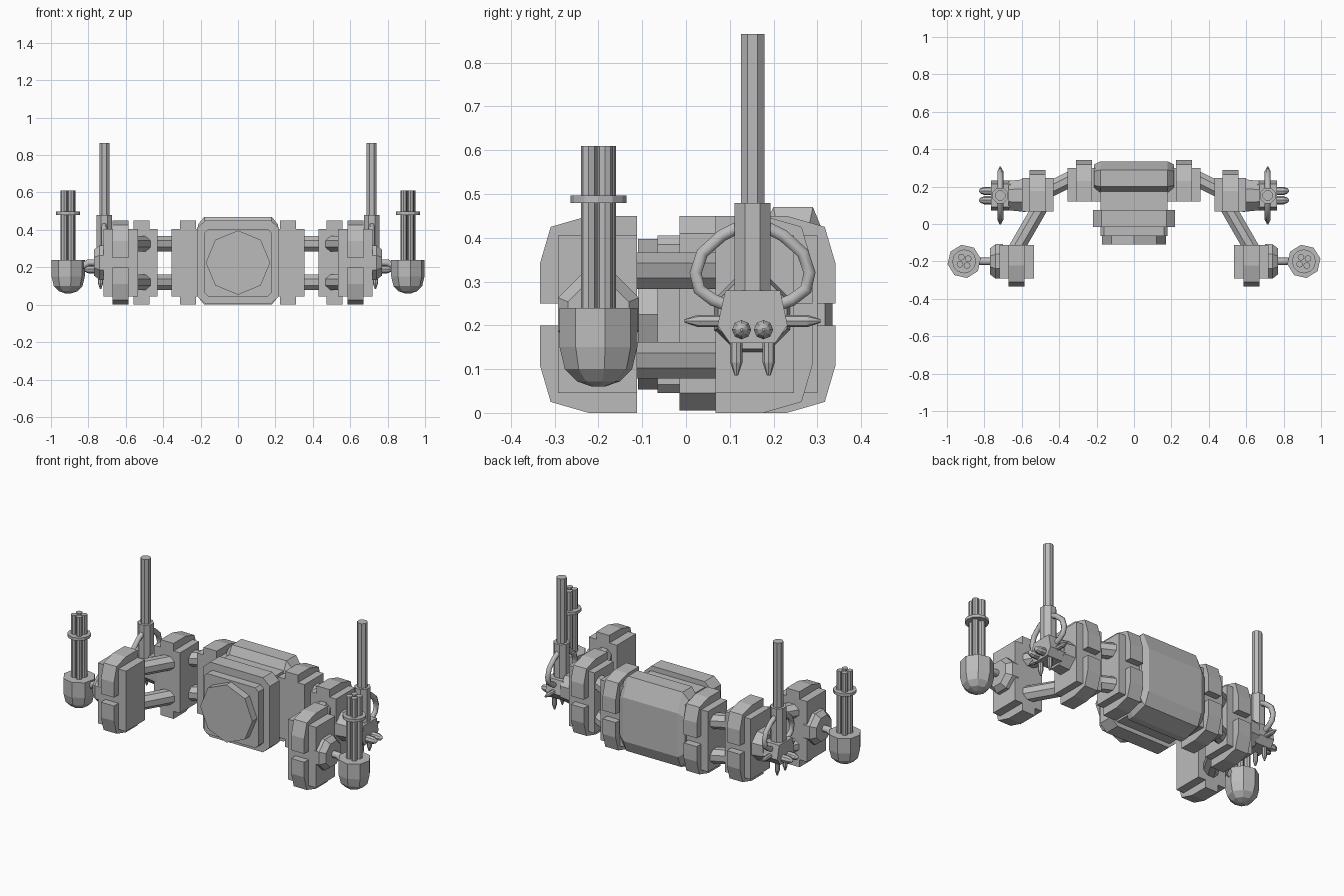
import bpy, bmesh, math
from mathutils import Vector

if "Cube" in bpy.data.objects:
    bpy.data.objects.remove(bpy.data.objects["Cube"])

grey = bpy.data.materials.new("plain_grey")
grey.use_nodes = True
GREY = (0.5, 0.5, 0.5, 1)
grey.diffuse_color = GREY
grey.node_tree.nodes["Principled BSDF"].inputs["Base Color"].default_value = GREY


def finish(name, bm):
    bmesh.ops.recalc_face_normals(bm, faces=bm.faces)
    mesh = bpy.data.meshes.new(name)
    bm.to_mesh(mesh)
    bm.free()
    mesh.materials.append(grey)
    obj = bpy.data.objects.new(name, mesh)
    bpy.context.collection.objects.link(obj)
    return obj


def loft(name, rings):
    """Skin a list of equal-length point rings and cap both ends."""
    bm = bmesh.new()
    loops = [[bm.verts.new(p) for p in ring] for ring in rings]
    n = len(loops[0])
    for a, b in zip(loops, loops[1:]):
        for i in range(n):
            j = (i + 1) % n
            bm.faces.new((a[i], a[j], b[j], b[i]))
    bm.faces.new(loops[0])
    bm.faces.new(loops[-1])
    return finish(name, bm)


def slab_x(name, x0, x1, profile):
    return loft(name, [[(x, y, z) for y, z in profile] for x in (x0, x1)])


def box(name, x0, x1, y0, y1, z0, z1):
    return slab_x(name, x0, x1, [(y0, z0), (y1, z0), (y1, z1), (y0, z1)])


def slab_y(name, y0, y1, half, z0, z1, cx, cz):
    """Plate facing the front with clipped corners."""
    q = [(half - cx, z0), (half, z0 + cz), (half, z1 - cz), (half - cx, z1)]
    outline = q + [(-x, z) for x, z in reversed(q)]
    return loft(name, [[(x, y, z) for x, z in outline] for y in (y0, y1)])


def turned(name, start, direction, profile, sides=8, turn=0.0):
    """Faceted turned part: profile is (distance along axis, radius)."""
    d = Vector(direction).normalized()
    ref = Vector((1, 0, 0)) if abs(d.z) > 0.9 else Vector((0, 0, 1))
    u = (ref - d * ref.dot(d)).normalized()
    v = d.cross(u)
    angles = [turn + math.tau * i / sides for i in range(sides)]
    return loft(name, [[Vector(start) + d * t + r * (u * math.cos(a) + v * math.sin(a))
                        for a in angles] for t, r in profile])


def rod(name, a, b, r, sides=8):
    d = Vector(b) - Vector(a)
    return turned(name, a, d, [(0, r), (d.length, r)], sides, math.pi / sides)


def pipe(name, points, r):
    curve = bpy.data.curves.new(name + "_path", "CURVE")
    curve.dimensions = "3D"
    curve.bevel_depth = r
    curve.bevel_resolution = 1
    spline = curve.splines.new("POLY")
    spline.points.add(len(points) - 1)
    for p, co in zip(spline.points, points):
        p.co = (*co, 1)
    path = bpy.data.objects.new(name + "_path", curve)
    bpy.context.collection.objects.link(path)
    bpy.context.view_layer.update()
    mesh = bpy.data.meshes.new_from_object(path.evaluated_get(bpy.context.evaluated_depsgraph_get()))
    bpy.data.objects.remove(path)
    mesh.materials.clear()
    mesh.materials.append(grey)
    bpy.context.collection.objects.link(bpy.data.objects.new(name, mesh))


def module(name, s, x0, x1, flat, way):
    """Block wrapped by an upper and a lower armour band on its outer side."""
    box(name + "_block", s * x0, s * x1, flat, flat + way * 0.18, 0.045, 0.405)
    mid = (x0 + x1) / 2
    upper = [(0, 0.25), (0.222, 0.25), (0.222, 0.34), (0.197, 0.425), (0.11, 0.45), (0, 0.45)]
    lower = [(d, 0.45 - z) for d, z in upper]
    for part, prof in (("upper", upper), ("lower", lower)):
        slab_x(f"{name}_{part}_band", s * (mid - 0.043), s * (mid + 0.043),
               [(flat + way * d, z) for d, z in prof])


# Central body: front disc, stepped plates, neck and rear hull
turned("front_disc", (0, -0.11, 0.225), (0, 1, 0), [(0, 0.172), (0.06, 0.172)])
slab_y("front_step", -0.065, -0.01, 0.18, 0.045, 0.405, 0.02, 0.02)
slab_y("front_plate", -0.015, 0.075, 0.22, 0.005, 0.45, 0.045, 0.04)
box("body_neck", -0.18, 0.18, 0.07, 0.2, 0.03, 0.42)
hull = [(0.17, 0.0), (0.21, 0.0), (0.305, 0.03), (0.335, 0.1), (0.335, 0.36),
        (0.29, 0.47), (0.2, 0.47), (0.17, 0.41)]
rings = []
for x, k in ((-0.215, 0.82), (-0.18, 1), (0.18, 1), (0.215, 0.82)):
    rings.append([(x, 0.24 + (y - 0.24) * k, 0.235 + (z - 0.235) * k) for y, z in hull])
loft("rear_hull", rings)

for s, side in ((1, "left"), (-1, "right")):
    # Three armoured modules per arm
    module(side + "_inner_module", s, 0.18, 0.355, 0.12, 1)
    module(side + "_middle_module", s, 0.43, 0.60, 0.067, 1)
    module(side + "_front_module", s, 0.535, 0.72, -0.112, -1)

    # Paired struts joining the modules
    for z, level in ((0.325, "upper"), (0.12, "lower")):
        rod(f"{side}_{level}_inner_strut", (s * 0.32, 0.25, z), (s * 0.48, 0.17, z), 0.045)
        rod(f"{side}_{level}_front_strut", (s * 0.49, 0.11, z), (s * 0.64, -0.15, z), 0.045)

    # Hubs on the outer faces
    turned(side + "_front_hub", (s * 0.70, -0.2, 0.225), (s, 0, 0),
           [(0, 0.1), (0.04, 0.1), (0.07, 0.075)], 8, math.pi / 8)
    turned(side + "_middle_hub", (s * 0.58, 0.152, 0.225), (s, 0, 0),
           [(0, 0.095), (0.09, 0.085)], 8, math.pi / 8)

    # Rotary gun: feed elbow, cup with domed base, barrels and clamp ring
    pipe(side + "_gun_elbow", [(s * 0.75, -0.2, 0.225), (s * 0.80, -0.2, 0.225),
                               (s * 0.835, -0.2, 0.205), (s * 0.87, -0.2, 0.17)], 0.02)
    gun = Vector((s * 0.908, -0.2, 0))
    turned(side + "_gun_cup", gun, (0, 0, 1),
           [(0.06, 0.015), (0.072, 0.05), (0.1, 0.078), (0.15, 0.09), (0.24, 0.09)], 8, 0.17)
    turned(side + "_gun_ring", gun, (0, 0, 1), [(0.48, 0.064), (0.497, 0.064)], 12)
    for i in range(4):
        a = 0.6 + i * math.pi / 2
        p = gun + Vector((math.cos(a), math.sin(a), 0)) * 0.027
        turned(f"{side}_gun_barrel_{i + 1}", p, (0, 0, 1), [(0.2, 0.018), (0.61, 0.018)])

    # Tall cannon with a thick sleeve
    mast = Vector((s * 0.715, 0.152, 0))
    turned(side + "_cannon_sleeve", mast, (0, 0, 1), [(0.2, 0.045), (0.48, 0.045)], 8, math.pi / 8)
    turned(side + "_cannon_barrel", mast, (0, 0, 1), [(0.47, 0.029), (0.865, 0.029)], 8, math.pi / 8)

    # Claw mount under the cannon
    slab_x(side + "_claw_mount", s * 0.66, s * 0.765,
           [(0.1, 0.16), (0.204, 0.16), (0.232, 0.2), (0.215, 0.28), (0.09, 0.28), (0.072, 0.2)])

    # Hose loops and pointed fingers, mirrored front to back
    for f, end in ((-1, "front"), (1, "rear")):
        def at(d, z, x=0.715):
            return (s * x, 0.152 + f * d, z)
        pipe(f"{side}_{end}_hose", [at(0.03, 0.425), at(0.07, 0.405), at(0.115, 0.365),
                                    at(0.13, 0.32), at(0.122, 0.282), at(0.09, 0.258),
                                    at(0.03, 0.235)], 0.016)
        tip = [(0, 0.014), (0.06, 0.014), (0.09, 0.004)]
        turned(f"{side}_{end}_side_finger", at(0.065, 0.21), (0, f, 0), tip)
        turned(f"{side}_{end}_lower_finger", at(0.037, 0.175, 0.735), (0, 0, -1), tip)
        turned(f"{side}_{end}_outer_finger", at(0.025, 0.19, 0.74), (s, 0, 0),
               [(0, 0.022), (0.06, 0.022), (0.08, 0.014), (0.09, 0.003)])
